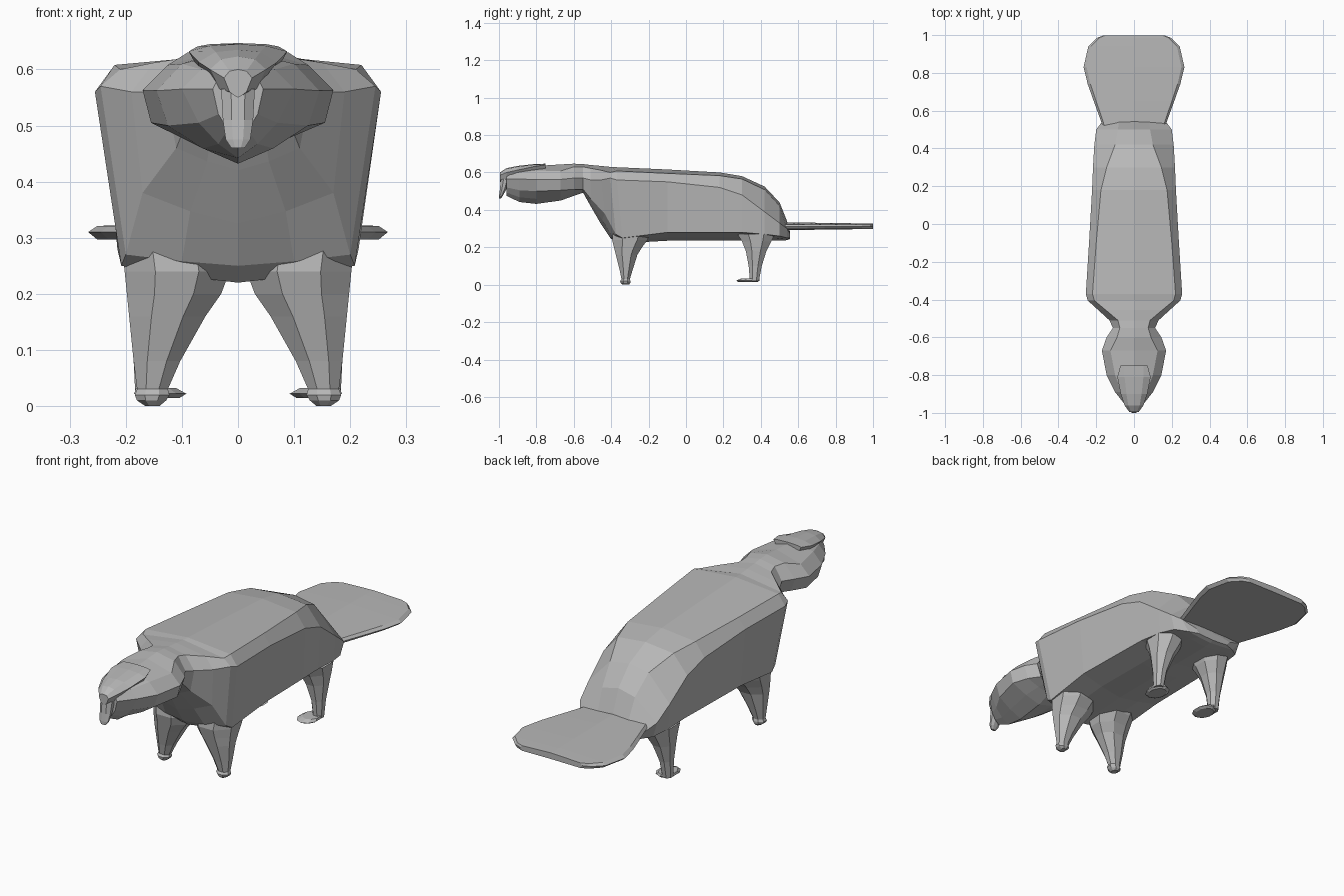
import bpy
import bmesh
from math import cos, sin, pi

default_cube = bpy.data.objects.get("Cube")
if default_cube:
    bpy.data.objects.remove(default_cube, do_unlink=True)

# One flat grey for the whole animal
grey = bpy.data.materials.new("plain grey")
grey.use_nodes = True
grey.diffuse_color = (0.48, 0.48, 0.48, 1)
grey.node_tree.nodes["Principled BSDF"].inputs["Base Color"].default_value = grey.diffuse_color


def loft(name, rings, cap_start=True):
    """Bridge a row of closed rings; the start stays open where it joins the body."""
    bm = bmesh.new()
    loops = [[bm.verts.new(point) for point in ring] for ring in rings]
    for first, second in zip(loops, loops[1:]):
        count = len(first)
        for i in range(count):
            j = (i + 1) % count
            bm.faces.new((first[i], first[j], second[j], second[i]))
    bm.faces.new(loops[-1])
    if cap_start:
        bm.faces.new(loops[0])
    bmesh.ops.recalc_face_normals(bm, faces=bm.faces)
    mesh = bpy.data.meshes.new(name)
    bm.to_mesh(mesh)
    bm.free()
    mesh.materials.append(grey)
    part = bpy.data.objects.new(name, mesh)
    bpy.context.scene.collection.objects.link(part)


def section(y, top, ridge, side, base, bottom, lean=0):
    """Symmetric cross-section; lean moves the lower side edge backward."""
    keel = (base[0] * 0.5, base[1] * 0.4 + bottom * 0.6)
    right = [(ridge[0], y, ridge[1]), (side[0], y, side[1]),
             (base[0], y + lean, base[1]), (keel[0], y + lean / 3, keel[1])]
    left = [(-px, py, pz) for px, py, pz in reversed(right)]
    return [(0, y, top)] + right + [(0, y, bottom)] + left


def slab_ring(z, x_min, x_max, y_min, y_max, sides=8):
    """Rounded ring that fills the given rectangle at one height."""
    cx, cy = (x_min + x_max) / 2, (y_min + y_max) / 2
    rx, ry = (x_max - x_min) / 2, (y_max - y_min) / 2
    ring = []
    for i in range(sides):
        angle = 2 * pi * (i + 0.5) / sides
        ring.append((cx + rx * cos(angle) / cos(pi / sides),
                     cy + ry * sin(angle) / cos(pi / sides), z))
    return ring


def paired(name, rows, sides=8, cap_start=True):
    """Build a part on the left and its mirror on the right."""
    rings = [slab_ring(*row, sides=sides) for row in rows]
    loft(name + "_left", rings, cap_start)
    loft(name + "_right", [[(-x, y, z) for x, y, z in ring] for ring in rings], cap_start)


# Head, tapering muzzle first: position, top, ridge, widest side, lower edge, bottom
head = [
    section(-.96, .61, (.03, .595), (.045, .565), (.035, .52), .475),
    section(-.89, .622, (.065, .6), (.1, .565), (.07, .505), .442),
    section(-.8, .635, (.1, .61), (.145, .562), (.125, .5), .432),
    section(-.67, .643, (.125, .608), (.17, .563), (.155, .505), .45),
    section(-.6, .647, (.09, .63), (.145, .57), (.125, .51), .475),
]

# Trunk from neck and shoulders to rump, in the same order
trunk = [
    section(-.55, .645, (.075, .63), (.112, .57), (.09, .51), .492),
    section(-.51, .64, (.085, .622), (.13, .56), (.11, .46), .42),
    section(-.455, .635, (.15, .612), (.19, .56), (.17, .38), .325, .02),
    section(-.405, .63, (.21, .6), (.245, .57), (.2, .27), .25, .03),
    section(-.37, .628, (.22, .608), (.255, .56), (.208, .25), .22, .03),
    section(-.1, .616, (.2, .595), (.238, .55), (.215, .28), .235),
    section(.18, .6, (.175, .583), (.222, .52), (.21, .28), .235),
    section(.3, .58, (.145, .565), (.217, .48), (.207, .28), .235),
    section(.42, .525, (.1, .508), (.21, .39), (.2, .27), .235),
    section(.5, .44, (.085, .42), (.2, .33), (.18, .26), .235),
    section(.54, .34, (.08, .325), (.17, .3), (.13, .25), .238),
    section(.557, .28, (.06, .278), (.1, .27), (.08, .25), .245),
]
loft("head_and_body", head + trunk)

# Brow and nose plate overhanging the muzzle
loft("nose_plate", [
    section(-.75, .647, (.05, .645), (.072, .641), (.06, .62), .62),
    section(-.81, .645, (.05, .642), (.088, .632), (.07, .6), .6),
    section(-.9, .635, (.04, .631), (.07, .613), (.05, .59), .58),
    section(-.96, .623, (.03, .618), (.05, .6), (.033, .565), .555),
    section(-.995, .6, (.015, .597), (.025, .585), (.015, .56), .55),
])

# Front teeth
loft("teeth", [
    slab_ring(.565, -.03, .03, -.99, -.94),
    slab_ring(.51, -.027, .027, -.995, -.96),
    slab_ring(.475, -.022, .022, -1, -.98),
    slab_ring(.46, -.012, .012, -1, -.99),
])

# Front legs flow out of the chest and end in small paws
paired("front_leg", [
    (.28, .02, .207, -.39, -.19),
    (.24, .015, .202, -.395, -.205),
    (.2, .03, .198, -.385, -.235),
    (.16, .058, .194, -.375, -.26),
    (.08, .103, .186, -.355, -.285),
    (.03, .125, .18, -.345, -.3),
    (.02, .122, .184, -.352, -.297),
    (.01, .128, .18, -.35, -.298),
    (0, .14, .165, -.34, -.305),
], cap_start=False)

# Hind legs
paired("hind_leg", [
    (.27, .06, .203, .275, .475),
    (.23, .075, .2, .3, .455),
    (.18, .1, .196, .32, .43),
    (.1, .13, .187, .335, .405),
    (.02, .14, .183, .342, .39),
], cap_start=False)

# Flat webbed hind feet
paired("hind_foot", [
    (.014, .105, .175, .285, .38),
    (.022, .092, .185, .27, .39),
    (.032, .11, .182, .295, .388),
], sides=10)

# Broad paddle tail with a rounded rim
tail_outline = [(.49, .16), (.54, .173), (.65, .213), (.74, .245), (.83, .267),
                (.94, .242), (.985, .197), (.999, .16)]


def tail_section(y, width):
    drop = (y - .49) * 0.014
    right = [(width * 0.94, y, .321), (width, y, .31), (width * 0.94, y, .297)]
    left = [(-px, py, pz) for px, py, pz in reversed(right)]
    return [(0, y, .334 - drop)] + right + [(0, y, .291 + drop)] + left


loft("tail", [tail_section(y, width) for y, width in tail_outline], cap_start=False)
